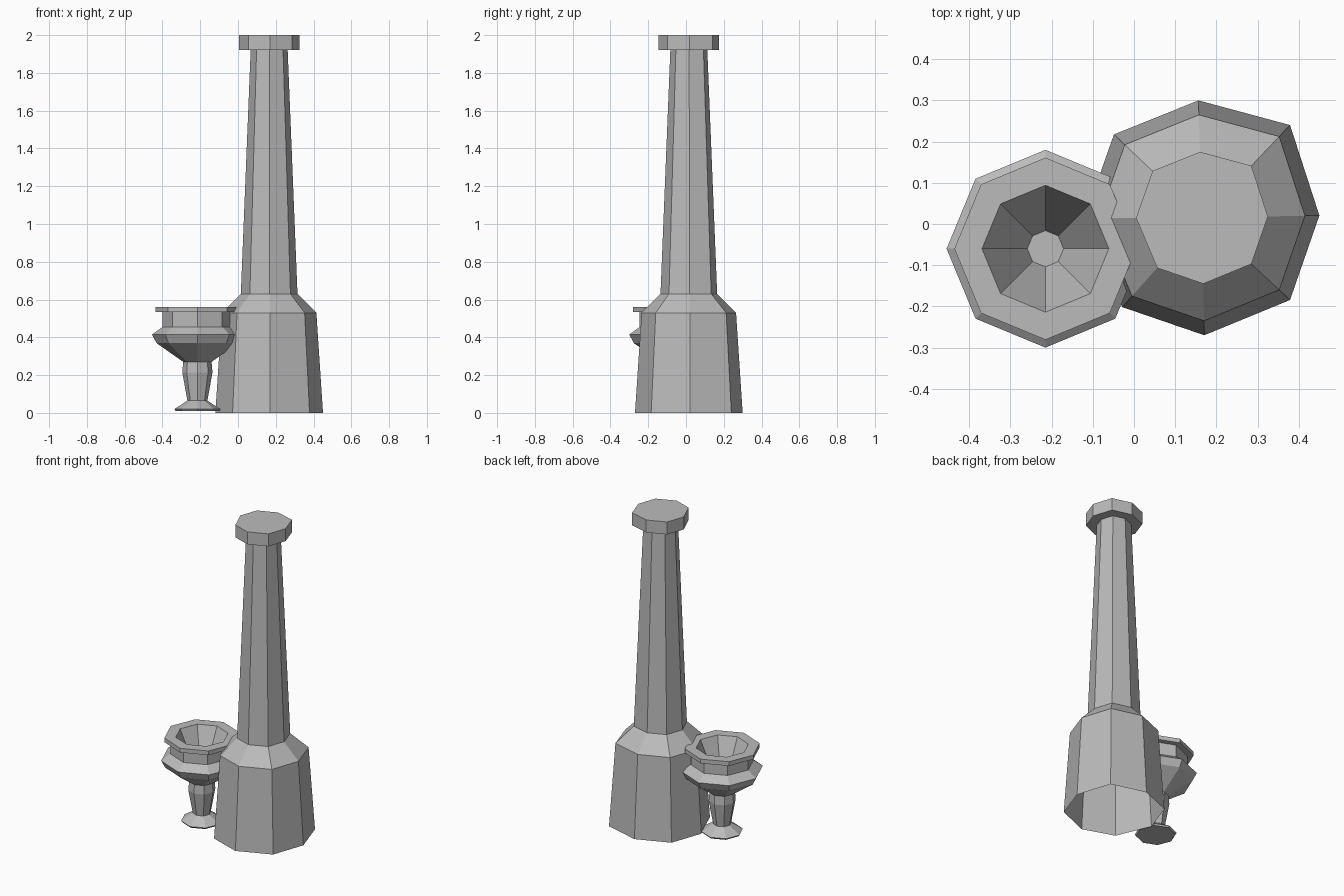
import bpy
import bmesh
import math

cube = bpy.data.objects.get("Cube")
if cube:
    bpy.data.objects.remove(cube, do_unlink=True)

# One plain grey for everything
grey = bpy.data.materials.new("plain_grey")
grey.use_nodes = True
colour = (0.5, 0.5, 0.5, 1)
grey.diffuse_color = colour
grey.node_tree.nodes["Principled BSDF"].inputs["Base Color"].default_value = colour


def loft(name, outline, profile, centre, cap_start, cap_end):
    """Sweep an eight-sided outline through (radius, height) rings."""
    bm = bmesh.new()
    rings = [[bm.verts.new((x * r, y * r, z)) for x, y in outline]
             for r, z in profile]
    n = len(outline)
    for low, high in zip(rings, rings[1:]):
        for i in range(n):
            j = (i + 1) % n
            bm.faces.new((low[i], low[j], high[j], high[i]))
    if cap_start:
        bm.faces.new(rings[0][::-1])
    if cap_end:
        bm.faces.new(rings[-1])
    mesh = bpy.data.meshes.new(name)
    bm.to_mesh(mesh)
    bm.free()
    mesh.materials.append(grey)
    obj = bpy.data.objects.new(name, mesh)
    obj.location = (*centre, 0)
    bpy.context.collection.objects.link(obj)
    return obj


# Slightly uneven octagon for the bottle, regular octagon for the goblet
uneven = [(1, 0.02), (0.75, 0.79), (-0.03, 1), (-0.75, 0.71),
          (-1, 0), (-0.68, -0.76), (0.02, -1), (0.75, -0.7)]
regular = [(math.cos(i * math.pi / 4), math.sin(i * math.pi / 4))
           for i in range(8)]

# Bottle: open underneath, sloped shoulder, long neck, wide flat lip
bottle_profile = [(0.285, 0), (0.25, 0.53), (0.15, 0.63), (0.098, 1.92),
                  (0.16, 1.92), (0.16, 2.0)]
loft("bottle", uneven, bottle_profile, (0.165, 0.015), False, True)

# Goblet: foot, stem, bowl, flared rim, then down into the hollow
goblet_profile = [(0.115, 0.01), (0.122, 0.02), (0.053, 0.065), (0.08, 0.215),
                  (0.075, 0.27), (0.217, 0.37), (0.24, 0.415), (0.185, 0.455),
                  (0.185, 0.533), (0.221, 0.533), (0.221, 0.56),
                  (0.154, 0.56), (0.044, 0.32)]
loft("goblet", regular, goblet_profile, (-0.215, -0.06), True, True)
